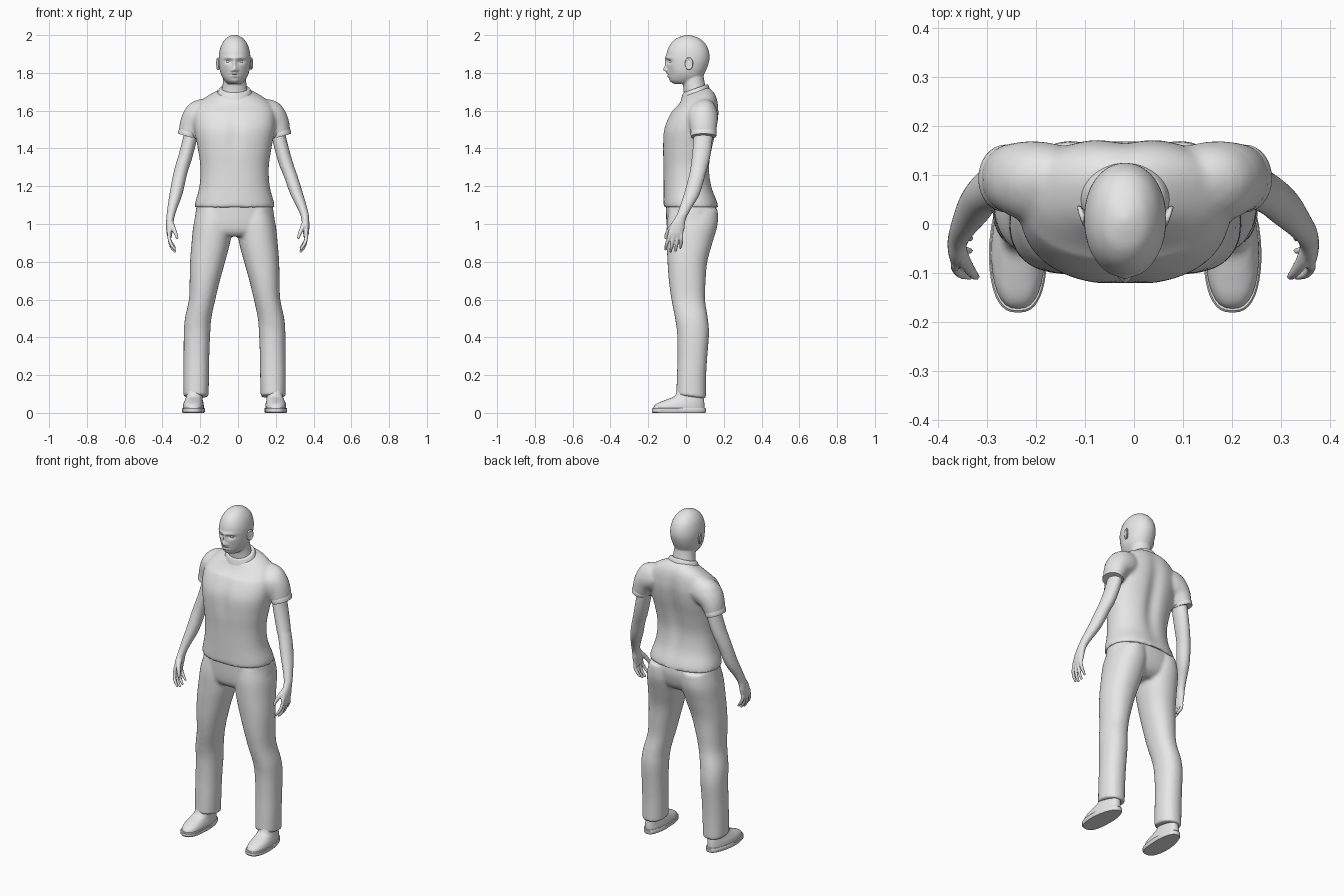
import bpy, bmesh, math
from mathutils import Vector, Matrix

CX = -0.018                                   # body centre line
grey = bpy.data.materials.new("plain grey")
grey.diffuse_color = (0.8, 0.8, 0.8, 1)


def clamp(v):
    return max(0.0, min(1.0, v))


def lv(z, rx, yf, yb, cx=0.0):
    """Horizontal section: height, half width, front y, back y, centre x."""
    return (cx, (yf + yb) / 2, z, rx, (yb - yf) / 2)


def resample(rings, k=4):
    """Smooth curve through the given sections."""
    out = []
    for i in range(len(rings) - 1):
        a, b = rings[max(i - 1, 0)], rings[i]
        c, d = rings[i + 1], rings[min(i + 2, len(rings) - 1)]
        for j in range(k):
            t = j / k
            out.append([0.5 * (2 * q + (r - p) * t + (2 * p - 5 * q + 4 * r - s) * t * t
                               + (3 * q - p - 3 * r + s) * t ** 3)
                        for p, q, r, s in zip(a, b, c, d)])
    return out + [list(rings[-1])]


def loft(bm, rings, n=32, p=2.0, flat=True, side=1, k=4):
    """Closed tube through sections (x, y, z, ra, rb)."""
    rings = resample(rings, k)
    loops = []
    for i, (x, y, z, ra, rb) in enumerate(rings):
        u, v = Vector((1, 0, 0)), Vector((0, 1, 0))
        if not flat:
            t = (Vector(rings[min(i + 1, len(rings) - 1)][:3])
                 - Vector(rings[max(i - 1, 0)][:3])).normalized()
            u = Vector((0, 1, 0)).cross(t).normalized()
            v = t.cross(u)
        loop = []
        for j in range(n):
            c, s = math.cos(j * math.tau / n), math.sin(j * math.tau / n)
            co = (Vector((x, y, z)) + u * ra * math.copysign(abs(c) ** (2 / p), c)
                  + v * rb * math.copysign(abs(s) ** (2 / p), s))
            loop.append(bm.verts.new((co.x * side, co.y, co.z)))
        loops.append(loop)
    for a, b in zip(loops, loops[1:]):
        for j in range(n):
            bm.faces.new((a[j], a[(j + 1) % n], b[(j + 1) % n], b[j]))
    bm.faces.new(loops[0])
    bm.faces.new(loops[-1])


def ball(bm, c, r, rot=0.0):
    m = Matrix.Translation(c) @ Matrix.Rotation(rot, 4, 'Z') @ Matrix.Diagonal((*r, 1))
    bmesh.ops.create_uvsphere(bm, u_segments=20, v_segments=14, radius=1, matrix=m)


def finish(bm, name, voxel=0, smooth=4, tweak=None, angle=60):
    """Fuse overlapping volumes, adjust the points, shade smooth."""
    bmesh.ops.recalc_face_normals(bm, faces=bm.faces[:])
    me = bpy.data.meshes.new(name)
    bm.to_mesh(me)
    bm.free()
    ob = bpy.data.objects.new(name, me)
    bpy.context.collection.objects.link(ob)
    if voxel:
        r = ob.modifiers.new("fuse", 'REMESH')
        r.mode, r.voxel_size = 'VOXEL', voxel
        s = ob.modifiers.new("soften", 'SMOOTH')
        s.factor, s.iterations = 0.5, smooth
        dg = bpy.context.evaluated_depsgraph_get()
        me = bpy.data.meshes.new_from_object(ob.evaluated_get(dg))
        ob.modifiers.clear()
        ob.data = me
    for v in me.vertices:
        if tweak:
            tweak(v.co)
        v.co.x += CX
    me.materials.clear()
    me.materials.append(grey)
    me.polygons.foreach_set("use_smooth", [True] * len(me.polygons))
    me.set_sharp_from_angle(angle=math.radians(angle))
    return ob


def gauss(co, x, z, sx, sz):
    return math.exp(-((co.x - x) / sx) ** 2 / 2 - ((co.z - z) / sz) ** 2 / 2)


# Head and neck, with facial features pushed in and out
bm = bmesh.new()
loft(bm, [lv(1.742, .035, -.062, .06), lv(1.755, .05, -.08, .075), lv(1.775, .064, -.09, .088),
          lv(1.80, .075, -.096, .10), lv(1.83, .081, -.10, .113), lv(1.87, .084, -.104, .124),
          lv(1.91, .081, -.101, .122), lv(1.95, .069, -.084, .106), lv(1.98, .048, -.055, .075),
          lv(1.995, .025, -.02, .04), lv(2.001, .005, .005, .015)], n=48, p=2.1)
loft(bm, [lv(1.65, .08, -.008, .12), lv(1.72, .066, -.014, .105),
          lv(1.77, .06, -.022, .095), lv(1.82, .058, -.02, .09)])
# (x, z, width, height, push); a non-zero x is mirrored
FACE = [(.03, 1.879, .022, .007, -.006), (.033, 1.861, .014, .009, .011),
        (0, 1.85, .007, .02, -.010), (0, 1.819, .009, .010, -.019),
        (.013, 1.812, .006, .006, -.008), (0, 1.797, .017, .004, -.006),
        (0, 1.790, .019, .002, .004), (0, 1.783, .014, .005, -.007),
        (0, 1.757, .018, .012, -.004), (.05, 1.80, .014, .02, .004)]


def sculpt_face(co):
    if co.y < -.03:
        x0 = co.copy()
        for x, z, sx, sz, d in FACE:
            for s in ((1, -1) if x else (1,)):
                co.y += d * gauss(x0, s * x, z, sx, sz)


finish(bm, "head", .004, 4, sculpt_face)

# Eyes and ears
for s, label in ((1, "left"), (-1, "right")):
    bm = bmesh.new()
    ball(bm, (s * .033, -.074, 1.861), (.014, .014, .011))
    finish(bm, label + "_eye")
    bm = bmesh.new()
    ball(bm, (s * .084, .016, 1.846), (.007, .017, .028), s * -.35)
    for i in range(16):                        # rim
        a = i * math.tau / 16
        y = .017 * math.cos(a)
        ball(bm, (s * (.088 + .35 * y), .016 + y, 1.849 + .028 * math.sin(a)), (.006,) * 3)
    finish(bm, label + "_ear", .0035, 3)

# Shirt: trunk and short sleeves
bm = bmesh.new()
loft(bm, [lv(1.088, .211, -.118, .172), lv(1.12, .207, -.119, .166), lv(1.2, .186, -.119, .138),
          lv(1.3, .181, -.120, .128), lv(1.4, .195, -.124, .143), lv(1.5, .213, -.119, .166),
          lv(1.58, .215, -.086, .176), lv(1.635, .19, -.05, .17), lv(1.67, .145, -.028, .152),
          lv(1.70, .085, -.014, .118)], n=48, p=2.3)
for s in (1, -1):
    loft(bm, [(.10, .075, 1.585, .06, .07), (.15, .082, 1.583, .072, .082),
              (.195, .088, 1.566, .079, .082), (.225, .092, 1.53, .066, .074),
              (.246, .093, 1.47, .052, .066)], flat=False, side=s)


def shape_shirt(co):
    co.z += .36 * (co.y - .05) * clamp((co.z - 1.6) / .1)      # tilted neckline
    if co.y > .05:
        co.y -= .018 * gauss(co, 0, 1.42, .03, .16)            # spine furrow
    elif co.y < -.03:
        co.y += .008 * gauss(co, 0, 1.48, .025, .08)           # chest


finish(bm, "shirt", .01, 4, shape_shirt)

# Ribbed collar and sleeve cuffs
bm = bmesh.new()
loft(bm, [lv(1.685, .094, -.026, .126), lv(1.70, .089, -.022, .122),
          lv(1.714, .082, -.017, .116), lv(1.718, .076, -.011, .110)], n=48, k=3)


def tilt_collar(co):
    co.z += .36 * (co.y - .05)


finish(bm, "collar", tweak=tilt_collar)
for s, label in ((1, "left"), (-1, "right")):
    bm = bmesh.new()
    loft(bm, [(.241, .093, 1.492, .053, .066), (.245, .093, 1.478, .055, .069),
              (.249, .093, 1.464, .053, .067)], flat=False, side=s, k=2)
    finish(bm, label + "_sleeve_cuff")

# Trousers: hips and two legs fused together
bm = bmesh.new()
loft(bm, [lv(.935, .12, -.075, .10), lv(.96, .19, -.095, .135), lv(1.0, .213, -.103, .155),
          lv(1.06, .207, -.106, .165), lv(1.12, .198, -.107, .155)], n=48, p=2.3)
for s in (1, -1):
    loft(bm, [lv(1.08, .085, -.09, .168, .108), lv(1.0, .103, -.102, .168, .114),
              lv(.9, .102, -.102, .140, .126), lv(.8, .093, -.098, .113, .143),
              lv(.7, .080, -.091, .104, .158), lv(.6, .070, -.077, .101, .172),
              lv(.5, .070, -.058, .116, .193), lv(.42, .070, -.047, .122, .199),
              lv(.3, .068, -.045, .113, .202), lv(.2, .068, -.048, .107, .203),
              lv(.085, .066, -.052, .106, .204)], p=2.2, side=s)


def slant_hem(co):
    if co.z < .15:
        co.z += .12 * (.03 - co.y) * clamp((.15 - co.z) / .06)


finish(bm, "trousers", .009, 5, slant_hem)

# Arms with palm, fingers and thumb
for s, label in ((1, "left"), (-1, "right")):
    bm = bmesh.new()
    loft(bm, [(.225, .095, 1.53, .036, .046), (.237, .09, 1.45, .037, .05),
              (.260, .08, 1.36, .037, .048), (.287, .062, 1.27, .036, .042),
              (.308, .034, 1.17, .034, .040), (.329, -.002, 1.09, .026, .030),
              (.340, -.026, 1.035, .021, .027), (.344, -.043, .99, .019, .037),
              (.345, -.054, .95, .015, .038), (.343, -.058, .93, .010, .034)],
         flat=False, side=s)
    for i, drop in enumerate((.0, .012, .008, -.008)):        # index to little finger
        y = -.083 + .019 * i
        yt = -.100 + .026 * i
        loft(bm, [(.346, y, .965, .010, .010), (.346, (y + yt) / 2, .925, .0095, .0095),
                  (.335, yt - .003, .892 - drop, .009, .009),
                  (.314, yt - .008, .862 - drop, .0065, .0065)], n=12, flat=False, side=s)
    loft(bm, [(.338, -.05, 1.01, .014, .014), (.326, -.08, .98, .013, .014),
              (.312, -.100, .95, .010, .011), (.303, -.109, .922, .007, .007)],
         n=12, flat=False, side=s)

    def swing(co, s=s):                        # one forearm hangs wider
        if s > 0:
            co.x += .033 * clamp((1.3 - co.z) / .25)

    finish(bm, label + "_arm", .0045, 3, swing)

# Shoes: upper, welted sole
for s, label in ((1, "left"), (-1, "right")):
    def last(co, s=s):                         # narrower heel, set slightly inward
        x = s * co.x - .219
        co.x = s * (.219 + x * (1 - 1.6 * max(0, co.y + .02)) - .06 * max(0, co.y + .06))

    bm = bmesh.new()
    loft(bm, [lv(.015, .055, -.174, .098, .219), lv(.035, .055, -.170, .098, .219),
              lv(.052, .052, -.150, .097, .219), lv(.070, .047, -.105, .095, .218),
              lv(.090, .044, -.060, .092, .216), (.214, .022, .13, .044, .066)],
         p=2.5, side=s)
    finish(bm, label + "_shoe_upper", tweak=last)
    bm = bmesh.new()
    loft(bm, [lv(0, .056, -.176, .102, .219), lv(.006, .060, -.181, .105, .219),
              lv(.022, .060, -.181, .105, .219), lv(.026, .057, -.177, .102, .219)],
         n=40, p=2.6, side=s, k=1)
    finish(bm, label + "_shoe_sole", tweak=last, angle=35)
